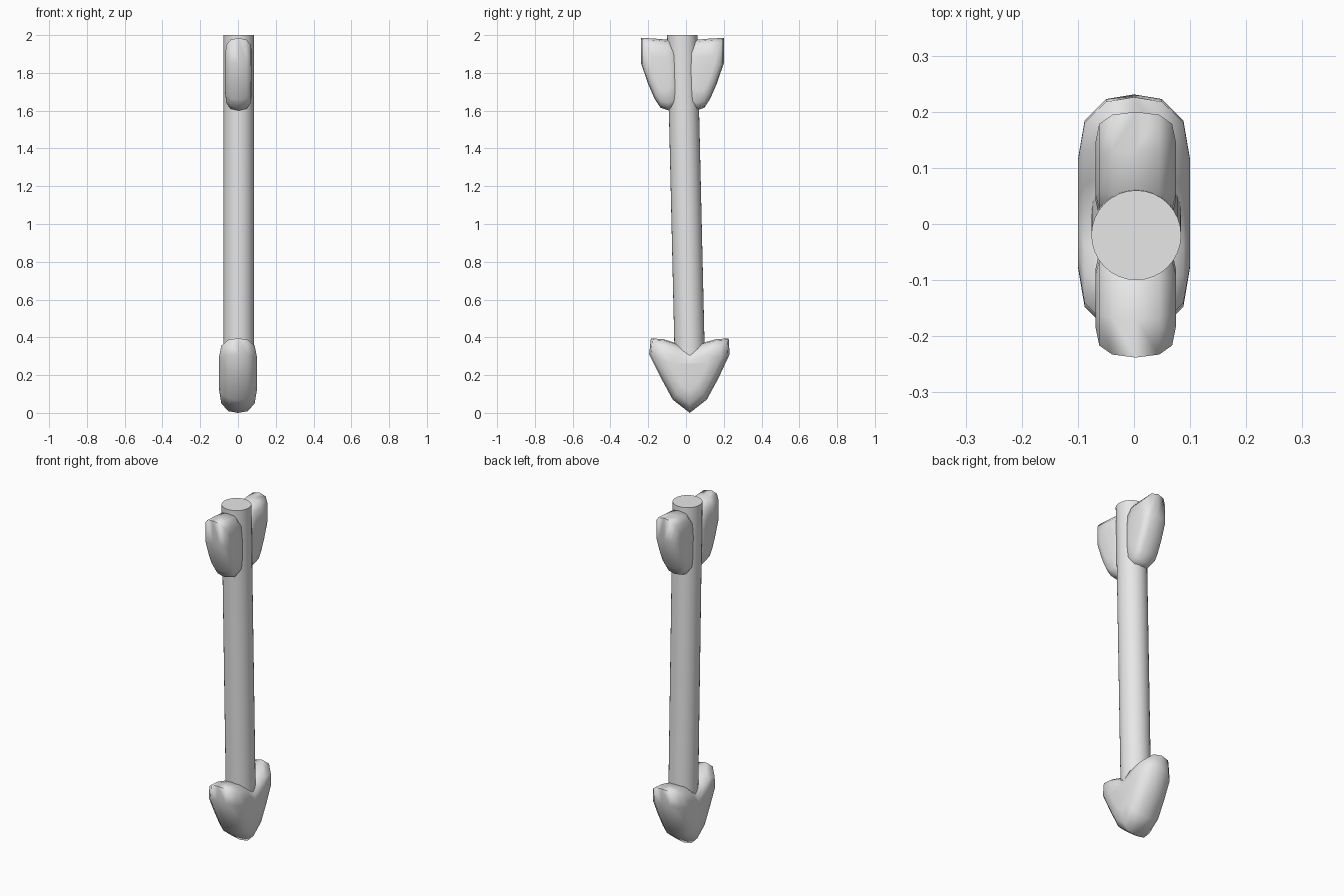
import bpy
import bmesh
import math
from mathutils import Vector

cube = bpy.data.objects.get("Cube")
if cube:
    bpy.data.objects.remove(cube)

grey = bpy.data.materials.new("plain grey")
grey.use_nodes = True
grey.diffuse_color = (0.8, 0.8, 0.8, 1)
grey.node_tree.nodes["Principled BSDF"].inputs["Base Color"].default_value = (0.8, 0.8, 0.8, 1)


def finish(name, bm, smooth_angle):
    """Turn a bmesh into a smooth-shaded grey object."""
    bmesh.ops.recalc_face_normals(bm, faces=bm.faces)
    mesh = bpy.data.meshes.new(name)
    bm.to_mesh(mesh)
    bm.free()
    mesh.materials.append(grey)
    obj = bpy.data.objects.new(name, mesh)
    bpy.context.collection.objects.link(obj)
    bpy.ops.object.select_all(action="DESELECT")
    obj.select_set(True)
    bpy.context.view_layer.objects.active = obj
    bpy.ops.object.shade_smooth_by_angle(angle=math.radians(smooth_angle))
    return obj


def puffy_plate(name, outline, centre, layers, x_mid=0.0):
    """Loft a y-z outline across x, shrinking it towards both sides."""
    bm = bmesh.new()
    sections = [(-x, s) for x, s in reversed(layers[1:])] + layers
    rings = []
    for x, s in sections:
        rings.append([bm.verts.new((x_mid + x,
                                    centre[0] + (y - centre[0]) * s,
                                    centre[1] + (z - centre[1]) * s))
                      for y, z in outline])
    n = len(outline)
    for a, b in zip(rings, rings[1:]):
        for i in range(n):
            j = (i + 1) % n
            bm.faces.new((a[i], a[j], b[j], b[i]))
    bm.faces.new(rings[0])
    bm.faces.new(rings[-1])
    return finish(name, bm, 75)


# Slightly leaning shaft with a level top
bm = bmesh.new()
bmesh.ops.create_cone(bm, cap_ends=True, segments=32, radius1=0.08, radius2=0.08, depth=1.8)
for v in bm.verts:
    v.co += Vector((0.004, 0.0, 1.1))
    v.co.y += 0.022 - 0.042 * (v.co.z - 0.2) / 1.8
finish("shaft", bm, 40)

# Heart-shaped arrowhead pointing down
head = [(0.02, 0.0), (0.11, 0.07), (0.17, 0.18), (0.231, 0.31), (0.226, 0.395),
        (0.16, 0.39), (0.085, 0.37), (0.02, 0.325), (-0.055, 0.37), (-0.12, 0.39),
        (-0.186, 0.395), (-0.195, 0.31), (-0.13, 0.18), (-0.07, 0.07)]
puffy_plate("arrowhead", head, (0.02, 0.22),
            [(0, 1), (0.05, 0.96), (0.088, 0.78), (0.1, 0.45)])

# Pair of fletchings, mirrored across the top of the shaft
fin = [(-0.238, 1.985), (-0.238, 1.85), (-0.2, 1.74), (-0.165, 1.66), (-0.135, 1.615),
       (-0.09, 1.6), (-0.05, 1.615), (-0.03, 1.68), (-0.03, 1.85), (-0.05, 1.93),
       (-0.09, 1.975), (-0.17, 1.982)]
fin_layers = [(0, 1), (0.042, 0.95), (0.065, 0.8), (0.072, 0.48)]
mirror_y = -0.019
puffy_plate("front_fletching", fin, (-0.13, 1.8), fin_layers, 0.003)
puffy_plate("back_fletching", [(2 * mirror_y - y, z) for y, z in fin],
            (2 * mirror_y + 0.13, 1.8), fin_layers, 0.003)
